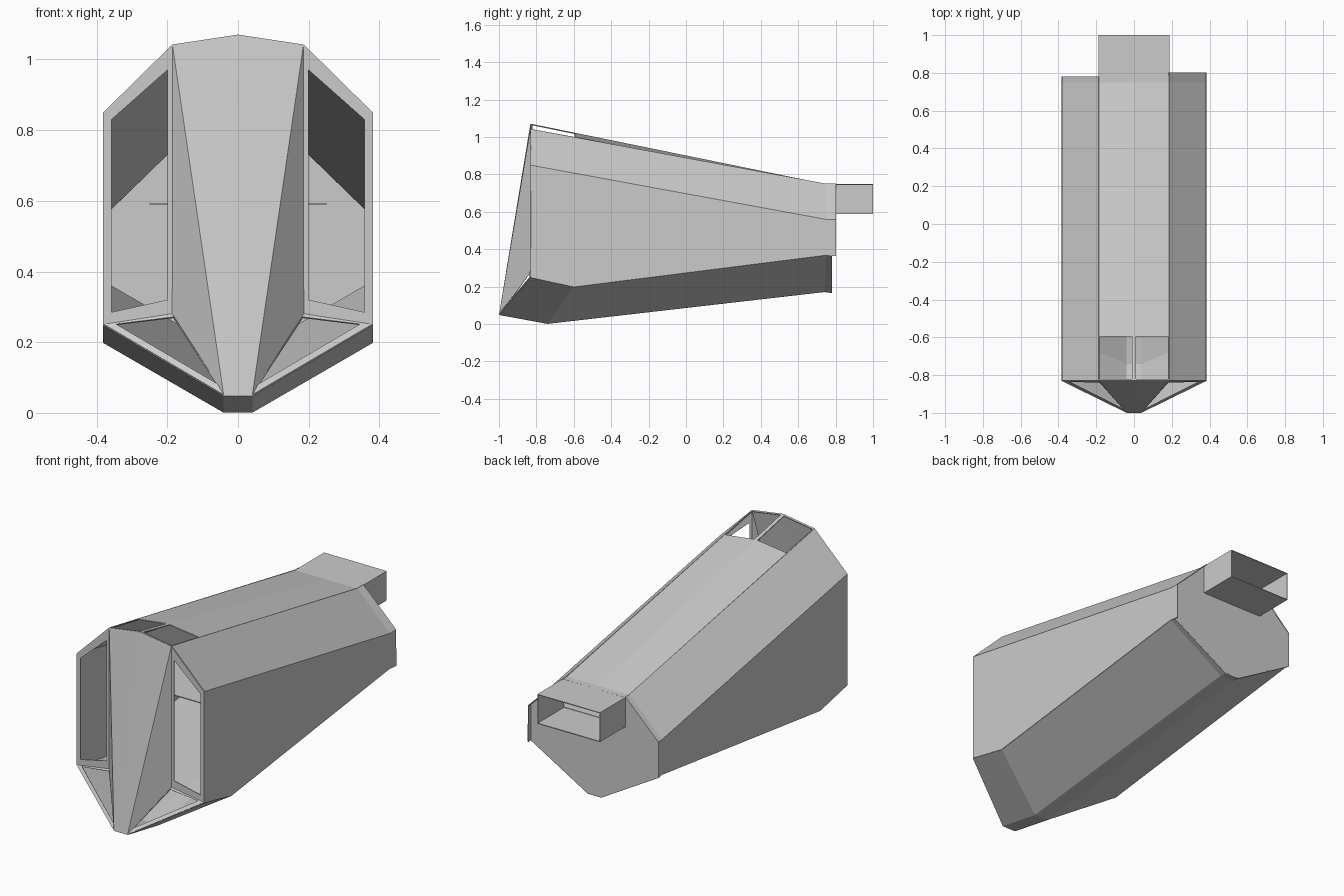
import bpy, bmesh

if "Cube" in bpy.data.objects:
    bpy.data.objects.remove(bpy.data.objects["Cube"])

def make(name, verts, faces, mirror=True, thick=0.005):
    """Thin sheet part, optionally mirrored across x = 0."""
    me = bpy.data.meshes.new(name)
    me.from_pydata(verts, [], faces)
    bm = bmesh.new()
    bm.from_mesh(me)
    bmesh.ops.recalc_face_normals(bm, faces=bm.faces[:])
    bm.to_mesh(me)
    bm.free()
    ob = bpy.data.objects.new(name, me)
    bpy.context.collection.objects.link(ob)
    if mirror:
        m = ob.modifiers.new("mirror", 'MIRROR')
        m.merge_threshold = 0.0005
    s = ob.modifiers.new("thickness", 'SOLIDIFY')
    s.thickness = thick
    s.offset = 0
    return ob

def loft(name, rails, mirror=True):
    """Skin between rails that have equal point counts."""
    n = len(rails[0])
    verts = [p for r in rails for p in r]
    faces = [(i*n + j, i*n + j + 1, (i+1)*n + j + 1, (i+1)*n + j)
             for i in range(len(rails) - 1) for j in range(n - 1)]
    return make(name, verts, faces, mirror)

def frame(name, outer, inner):
    """Flat border between an outer loop and an opening."""
    n = len(outer)
    faces = [(i, (i+1) % n, n + (i+1) % n, n + i) for i in range(n)]
    return make(name, outer + inner, faces)

def at_front(pts, y=-0.83):
    return [(x, y, z) for x, z in pts]

def slope(z0, z1, y):
    return z0 + (z1 - z0) * min((y + 0.83) / 1.58, 1.0)

# Side walls: sloped shoulder and upright side (right one is slightly longer)
for side, s, end in (("left", -1, 0.782), ("right", 1, 0.802)):
    ys = [-0.83, -0.6, 0.75, end]
    roof_edge = [(s*0.185, y, slope(1.04, 0.748, y)) for y in ys]
    shoulder = [(s*0.38, y, slope(0.848, 0.558, y)) for y in ys]
    chine = [(s*0.38, y, z) for y, z in zip(ys, (0.25, 0.20, 0.37, 0.363))]
    loft(side + "_wall", [roof_edge, shoulder, chine], mirror=False)

# V-shaped bottom with narrow flat keel
keel_line = [(-0.997, 0.05), (-0.74, 0.003), (0.74, 0.173), (0.78, 0.168)]
chine = [(0.38, -0.83, 0.25), (0.38, -0.6, 0.20), (0.38, 0.75, 0.37), (0.38, 0.78, 0.365)]
loft("bottom_hull", [chine, [(0.04, y, z) for y, z in keel_line],
                     [(0, y, z) for y, z in keel_line]])

# Roof behind the hatches
ys = [-0.59, 0.75, 0.785]
loft("roof", [[(0.185, y, slope(1.04, 0.745, y)) for y in ys],
              [(0, y, slope(1.068, 0.745, y)) for y in ys]])

# Roof hatch openings
frame("roof_hatch_frame",
      [(0, -0.83, 1.068), (0.185, -0.83, 1.04), (0.185, -0.59, 0.995), (0, -0.59, 1.019)],
      [(0.01, -0.82, 1.064), (0.18, -0.82, 1.038), (0.18, -0.595, 0.997), (0.01, -0.595, 1.018)])

# Front window frames
frame("front_window_frame",
      at_front([(0.185, 1.04), (0.38, 0.848), (0.38, 0.25), (0.185, 0.28)]),
      at_front([(0.20, 0.97), (0.358, 0.83), (0.358, 0.285), (0.20, 0.32)]))
frame("lower_window_frame",
      [(0.185, -0.83, 0.28), (0.38, -0.83, 0.25), (0.04, -0.997, 0.05)],
      [(0.183, -0.838, 0.27), (0.345, -0.834, 0.25), (0.058, -0.978, 0.08)])

# Raked nose panel
nose = make("nose_panel",
            [(0, -0.83, 1.068), (0.185, -0.83, 1.04), (0.185, -0.83, 0.28),
             (0.04, -0.997, 0.05), (0, -0.997, 0.05)],
            [(0, 3, 4), (0, 1, 3), (1, 2, 3)])

# Rear bulkhead around the outlet
make("rear_bulkhead",
     at_front([(0.185, 0.745), (0.38, 0.558), (0.38, 0.368), (0.04, 0.17),
               (0, 0.17), (0, 0.59), (0.185, 0.59)], 0.778),
     [(0, 1, 6), (6, 1, 2, 3), (6, 3, 4, 5)])

# Open rear outlet box
loft("rear_outlet", [[(x, 0.778, z), (x, 1.0, z)] for x, z in
                     ((0, 0.745), (0.185, 0.745), (0.185, 0.59), (0, 0.59))])

# Inner deck
loft("inner_deck", [[(x, -0.5, 0.592), (x, 0.778, 0.592)] for x in (0, 0.25)])
